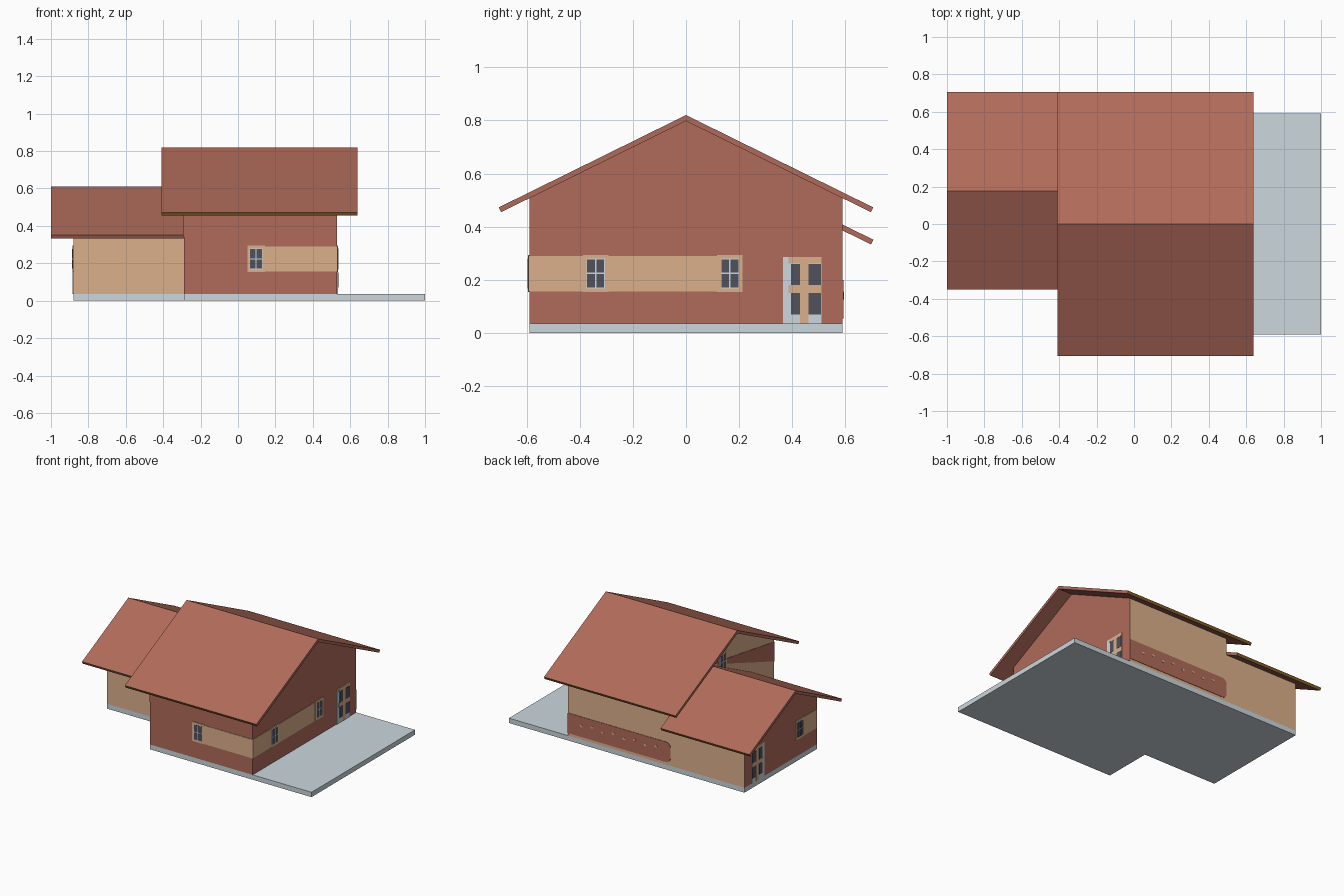
import bpy, bmesh, math
from mathutils import Vector

if "Cube" in bpy.data.objects:
    bpy.data.objects.remove(bpy.data.objects["Cube"])


def mat(name, rgb):
    m = bpy.data.materials.new(name)
    lin = [((c / 255 + 0.055) / 1.055) ** 2.4 for c in rgb]
    m.diffuse_color = (*lin, 1)
    m.use_nodes = True
    m.node_tree.nodes["Principled BSDF"].inputs["Base Color"].default_value = m.diffuse_color
    return m


RED = mat("brick_red", (176, 107, 90))
TAN = mat("sand_plaster", (220, 176, 140))
GREY = mat("pale_concrete", (204, 215, 221))
BROWN = mat("timber_brown", (138, 95, 40))
DARK = mat("dark_glass", (80, 81, 92))


def prism(name, profile, axis, a, b, mats, rule=None):
    """Extrude a 2D profile along an axis from a to b; rule(normal) picks the material."""
    def pt(p, t):
        u, v = p
        return {"x": (t, u, v), "y": (u, t, v), "z": (u, v, t)}[axis]
    bm = bmesh.new()
    lo = [bm.verts.new(pt(p, a)) for p in profile]
    hi = [bm.verts.new(pt(p, b)) for p in profile]
    n = len(profile)
    bm.faces.new(lo)
    bm.faces.new(hi)
    for i in range(n):
        j = (i + 1) % n
        bm.faces.new((lo[i], lo[j], hi[j], hi[i]))
    bmesh.ops.recalc_face_normals(bm, faces=bm.faces)
    bm.normal_update()
    if rule:
        for f in bm.faces:
            f.material_index = rule(f.normal)
    me = bpy.data.meshes.new(name)
    bm.to_mesh(me)
    bm.free()
    for m in mats:
        me.materials.append(m)
    ob = bpy.data.objects.new(name, me)
    bpy.context.collection.objects.link(ob)
    return ob


def plate(name, axis, wall, side, u0, u1, v0, v1, m, t=0.003):
    """Thin rectangle lying on a wall, facing side (+1 / -1)."""
    return prism(name, [(u0, v0), (u1, v0), (u1, v1), (u0, v1)], axis,
                 wall - side * 0.002, wall + side * t, [m])


def window(name, axis, wall, side, u, v, w=0.095, h=0.14):
    """Sand surround, pale sash and four dark panes."""
    plate(name + "_surround", axis, wall, side, u - w / 2, u + w / 2, v - h / 2, v + h / 2, TAN, 0.005)
    plate(name + "_sash", axis, wall, side, u - w * .36, u + w * .36, v - h * .4, v + h * .4, GREY, 0.006)
    for i, su in enumerate((-1, 1)):
        for j, sv in enumerate((-1, 1)):
            cu, cv = u + su * w * .18, v + sv * h * .2
            plate(f"{name}_pane_{i}{j}", axis, wall, side, cu - w * .155, cu + w * .155,
                  cv - h * .18, cv + h * .18, DARK, 0.007)


def door(name, wall, side):
    """Pale door leaf with sand rails and four dark panels."""
    plate(name + "_leaf", "x", wall, side, .365, .51, .035, .285, GREY, 0.004)
    plate(name + "_stile", "x", wall, side, .43, .462, .035, .285, TAN, 0.005)
    plate(name + "_rail", "x", wall, side, .385, .51, .15, .18, TAN, 0.005)
    plate(name + "_head", "x", wall, side, .385, .51, .262, .285, TAN, 0.005)
    for i, (u0, u1) in enumerate(((.395, .43), (.462, .508))):
        for j, (v0, v1) in enumerate(((.07, .15), (.18, .26))):
            plate(f"{name}_panel_{i}{j}", "x", wall, side, u0, u1, v0, v1, DARK, 0.006)


def gable(y0, y1, top, slope=0.493):
    m = (y0 + y1) / 2
    eave = top - slope * (y1 - y0) / 2
    return [(y0, .035), (y1, .035), (y1, eave), (m, top), (y0, eave)]


def roof(name, mid, half, top, x0, x1, brown_sides, slope=0.493, t=0.02):
    """Folded roof sheet with square-cut eaves."""
    k = math.hypot(1, slope)
    dy, dz = t * slope / k, t / k
    e = top - slope * half
    prof = [(mid - half, e), (mid, top), (mid + half, e), (mid + half - dy, e - dz),
            (mid, top - t * k), (mid - half + dy, e - dz)]
    return prism(name, prof, "x", x0, x1, [RED, BROWN],
                 lambda n: int(abs(n.y) > .7 and (n.y > 0) * 2 - 1 in brown_sides))


# Base slab, L-shaped with a terrace on the right
prism("base_slab", [(-.88, -.235), (-.29, -.235), (-.29, -.59), (1, -.59), (1, .59), (-.88, .59)],
      "z", 0, .035, [GREY])

# House bodies: red, with sand back and left (main) or back and front (wing)
prism("main_walls", gable(-.59, .59, .80), "x", -.29, .53, [RED, TAN],
      lambda n: int(n.y > .9 or n.x < -.9))
prism("wing_walls", gable(-.235, .59, .589), "x", -.88, -.29, [RED, TAN],
      lambda n: int(abs(n.y) > .9))

# Roofs
roof("main_roof", 0, .705, .82, -.41, .64, (-1, 1))
roof("wing_roof", .1775, .5275, .611, -1, -.29, (1,))

# Sand bands on the red walls
plate("right_band", "x", .53, 1, -.59, .12, .155, .29, TAN)
plate("front_band", "y", -.59, -1, .145, .53, .155, .29, TAN)
plate("wing_band", "x", -.88, -1, -.235, -.06, .155, .29, TAN)

# Red band on the back wall, rounded at the inner end, with sand flecks
r = .035
band = [(.53, .055), (.53, .2)]
for cz, a0 in ((.2 - r, 90), (.055 + r, 180)):
    for s in range(6):
        a = math.radians(a0 + s * 18)
        band.append((-.29 + r + r * math.cos(a), cz + r * math.sin(a)))
prism("back_band", band, "y", .588, .593, [RED])
for i in range(8):
    cx, cz = .42 - i * .085, .14 + (.008 if i % 2 else -.006)
    fleck = [(cx + .012 * math.cos(k * math.pi / 3), cz + .009 * math.sin(k * math.pi / 3)) for k in range(6)]
    prism(f"back_fleck_{i}", fleck, "y", .59, .595, [TAN])

# Red wedge on the left gable above the wing
prism("gable_wedge", [(.15, .60), (-.59, .48), (-.59, .34)], "x", -.293, -.288, [RED])

# Windows and doors
window("right_window_front", "x", .53, 1, -.34, .224)
window("right_window_back", "x", .53, 1, .165, .224)
window("front_window", "y", -.59, -1, .097, .224)
window("wing_window", "x", -.88, -1, -.04, .224)
window("attic_window", "x", -.29, -1, 0, .56)
door("right_door", .53, 1)
door("wing_door", -.88, -1)
